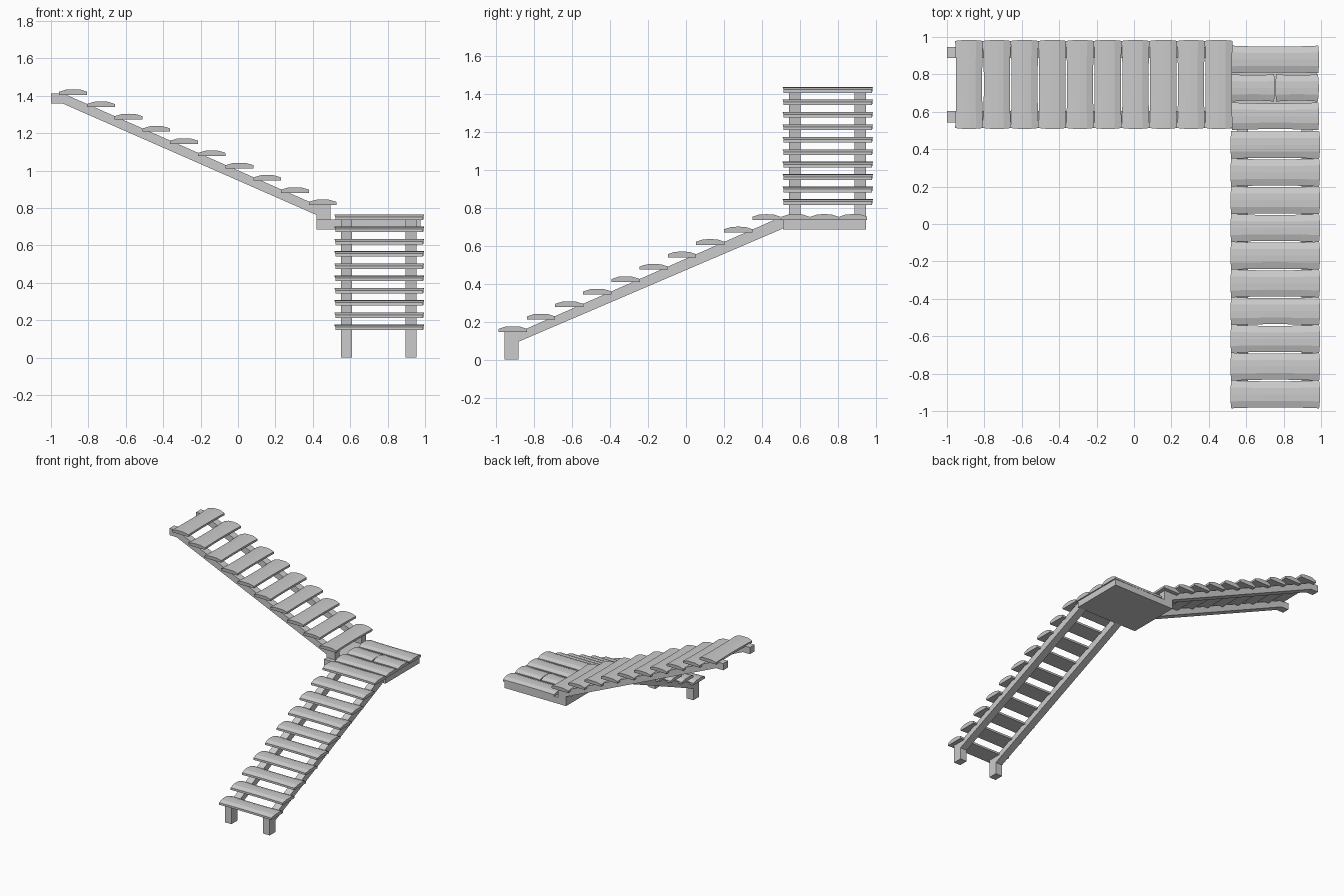
import bpy, bmesh
from mathutils import Matrix, Vector
from math import pi

cube = bpy.data.objects.get("Cube")
if cube:
    bpy.data.objects.remove(cube)

grey = bpy.data.materials.new("weathered grey")
grey.use_nodes = True
colour = (0.6, 0.6, 0.6, 1)
grey.diffuse_color = colour
grey.node_tree.nodes["Principled BSDF"].inputs["Base Color"].default_value = colour


def finish(name, bm):
    bmesh.ops.recalc_face_normals(bm, faces=bm.faces)
    mesh = bpy.data.meshes.new(name)
    bm.to_mesh(mesh)
    bm.free()
    mesh.materials.append(grey)
    obj = bpy.data.objects.new(name, mesh)
    bpy.context.collection.objects.link(obj)
    return obj


def loft(name, rings, matrix=Matrix()):
    """Skin closed rings of points and cap both ends."""
    bm = bmesh.new()
    loops = [[bm.verts.new(matrix @ Vector(p)) for p in ring] for ring in rings]
    for a, b in zip(loops, loops[1:]):
        for i in range(len(a)):
            j = (i + 1) % len(a)
            bm.faces.new((a[i], a[j], b[j], b[i]))
    bm.faces.new(loops[0])
    bm.faces.new(loops[-1])
    return finish(name, bm)


# Worn plank: flat underside, crowned top, slightly narrower waist
SECTION = [(-1, 0), (1, 0), (1, 0.55), (0.5, 0.95), (0, 1), (-0.5, 0.95), (-1, 0.55)]


def plank(name, centre, length, width, top, turn=0, thick=0.03):
    rings = []
    for t in (-1, -0.6, -0.25, 0.25, 0.6, 1):
        half = width / 2 - 0.005 * (1 - t * t)
        rings.append([(t * (length / 2 - 0.005 * s * s * (abs(t) == 1)), s * half, h * thick)
                      for s, h in SECTION])
    place = Matrix.Translation((centre[0], centre[1], top - thick)) @ Matrix.Rotation(turn, 4, 'Z')
    return loft(name, rings, place)


def stringer(name, outline, lo, hi, along_x):
    rings = [[(a, s, z) if along_x else (s, a, z) for a, z in outline] for s in (lo, hi)]
    return loft(name, rings)


# Treads of both flights
STEP, RISE = 0.1483, 0.0655
for i in range(10):
    plank(f"lower_tread_{i + 1}", (0.755, -0.911 + i * STEP), 0.48, 0.149, 0.176 + i * RISE)
    plank(f"upper_tread_{i + 1}", (0.453 - i * STEP, 0.746), 0.476, 0.149, 0.845 + i * RISE, pi / 2)

# Lower stringers with vertical feet
lower = [(-0.955, 0), (-0.88, 0), (-0.88, 0.095), (0.51, 0.69), (0.51, 0.74),
         (0.475, 0.74), (-0.87, 0.15), (-0.955, 0.15)]
for side, x in (("right", 0.55), ("left", 0.895)):
    stringer(f"lower_stringer_{side}", lower, x, x + 0.06, False)

# Upper stringers standing on the landing, level at the top
upper = [(-1, 1.357), (-0.935, 1.357), (0.42, 0.762), (0.42, 0.735), (0.495, 0.735),
         (0.495, 0.818), (0.415, 0.818), (-0.935, 1.412), (-1, 1.412)]
for side, y in (("front", 0.543), ("back", 0.887)):
    stringer(f"upper_stringer_{side}", upper, y, y + 0.06, True)

# Landing slab and its boards, the middle one split in two
slab = [(0.42, 0.685), (0.975, 0.685), (0.975, 0.737), (0.42, 0.737)]
stringer("landing_slab", slab, 0.51, 0.947, True)
plank("landing_board_front", (0.755, 0.576), 0.47, 0.147, 0.766)
plank("landing_board_middle_right", (0.637, 0.728), 0.233, 0.146, 0.766)
plank("landing_board_middle_left", (0.872, 0.728), 0.233, 0.146, 0.766)
plank("landing_board_back", (0.755, 0.88), 0.47, 0.147, 0.766)
